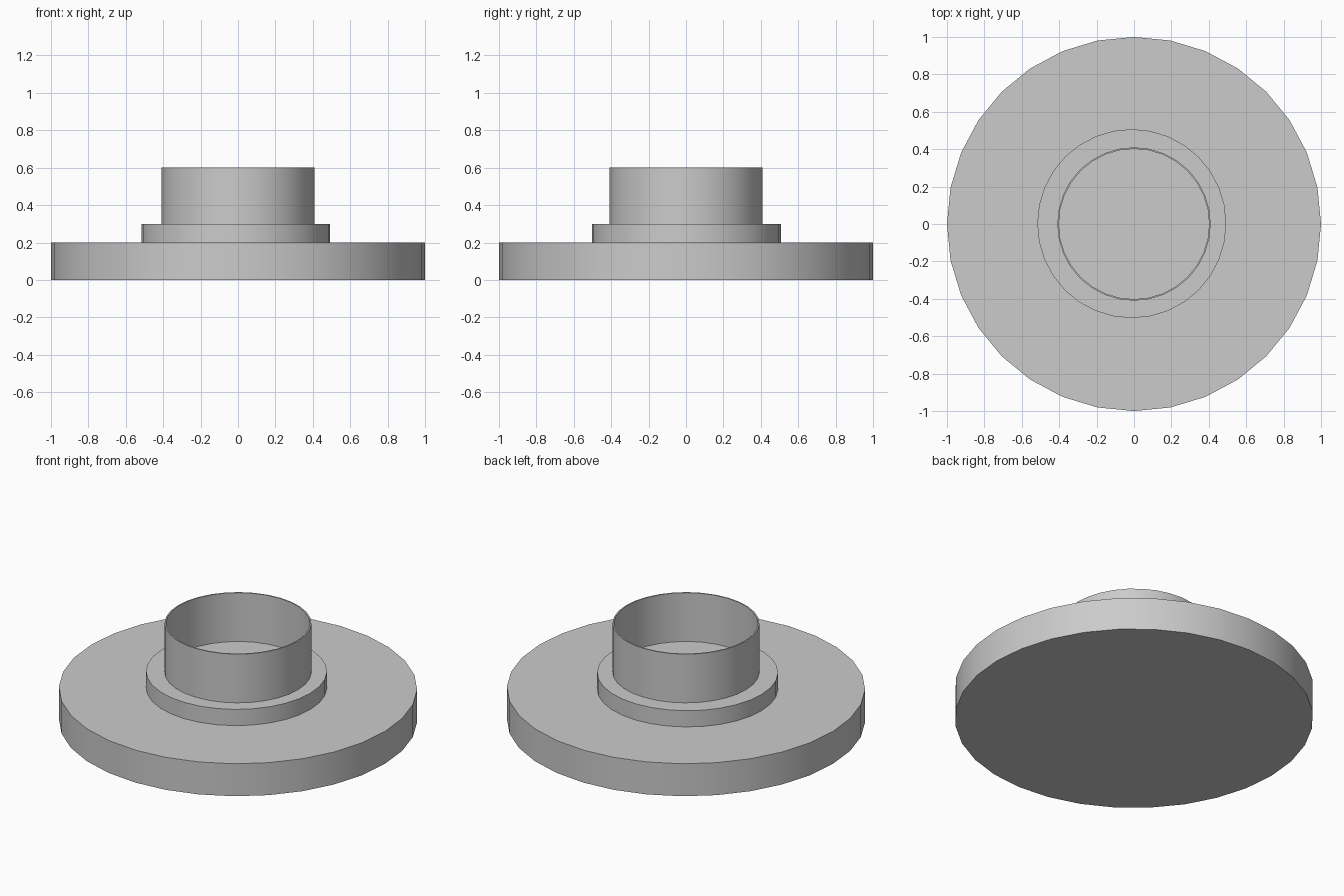
import bpy
import bmesh
import math

cube = bpy.data.objects.get("Cube")
if cube:
    bpy.data.objects.remove(cube, do_unlink=True)

# Single plain grey
GREY = (0.6, 0.6, 0.6, 1.0)
grey = bpy.data.materials.new("plain grey")
grey.use_nodes = True
grey.diffuse_color = GREY
grey.node_tree.nodes["Principled BSDF"].inputs["Base Color"].default_value = GREY


def finish(obj):
    """Colour the part and smooth its round walls, keeping rims sharp."""
    obj.data.materials.append(grey)
    bpy.ops.object.select_all(action="DESELECT")
    obj.select_set(True)
    bpy.context.view_layer.objects.active = obj
    bpy.ops.object.shade_smooth_by_angle(angle=math.radians(30))


def disc(name, radius, bottom, top, sides, x=0.0, y=0.0):
    bpy.ops.mesh.primitive_cylinder_add(
        vertices=sides, radius=radius, depth=top - bottom,
        location=(x, y, (bottom + top) / 2))
    obj = bpy.context.object
    obj.name = name
    finish(obj)


def tube(name, outer, inner, bottom, top, sides):
    """Closed ring with a square wall profile."""
    bm = bmesh.new()
    profile = [(outer, bottom), (outer, top), (inner, top), (inner, bottom)]
    rings = []
    for i in range(sides):
        a = math.tau * i / sides
        rings.append([bm.verts.new((r * math.sin(a), r * math.cos(a), z))
                      for r, z in profile])
    for i, ring in enumerate(rings):
        after = rings[(i + 1) % sides]
        for j in range(4):
            k = (j + 1) % 4
            bm.faces.new((ring[j], ring[k], after[k], after[j]))
    bmesh.ops.recalc_face_normals(bm, faces=bm.faces[:])
    mesh = bpy.data.meshes.new(name)
    bm.to_mesh(mesh)
    bm.free()
    obj = bpy.data.objects.new(name, mesh)
    bpy.context.collection.objects.link(obj)
    finish(obj)


# Wide base, slightly offset collar, thin-walled open tube
disc("base_disc", 1.0, 0.0, 0.2, 32)
disc("collar", 0.505, 0.2, 0.3, 32, x=-0.012, y=0.002)
tube("open_tube", 0.41, 0.402, 0.3, 0.6, 32)
